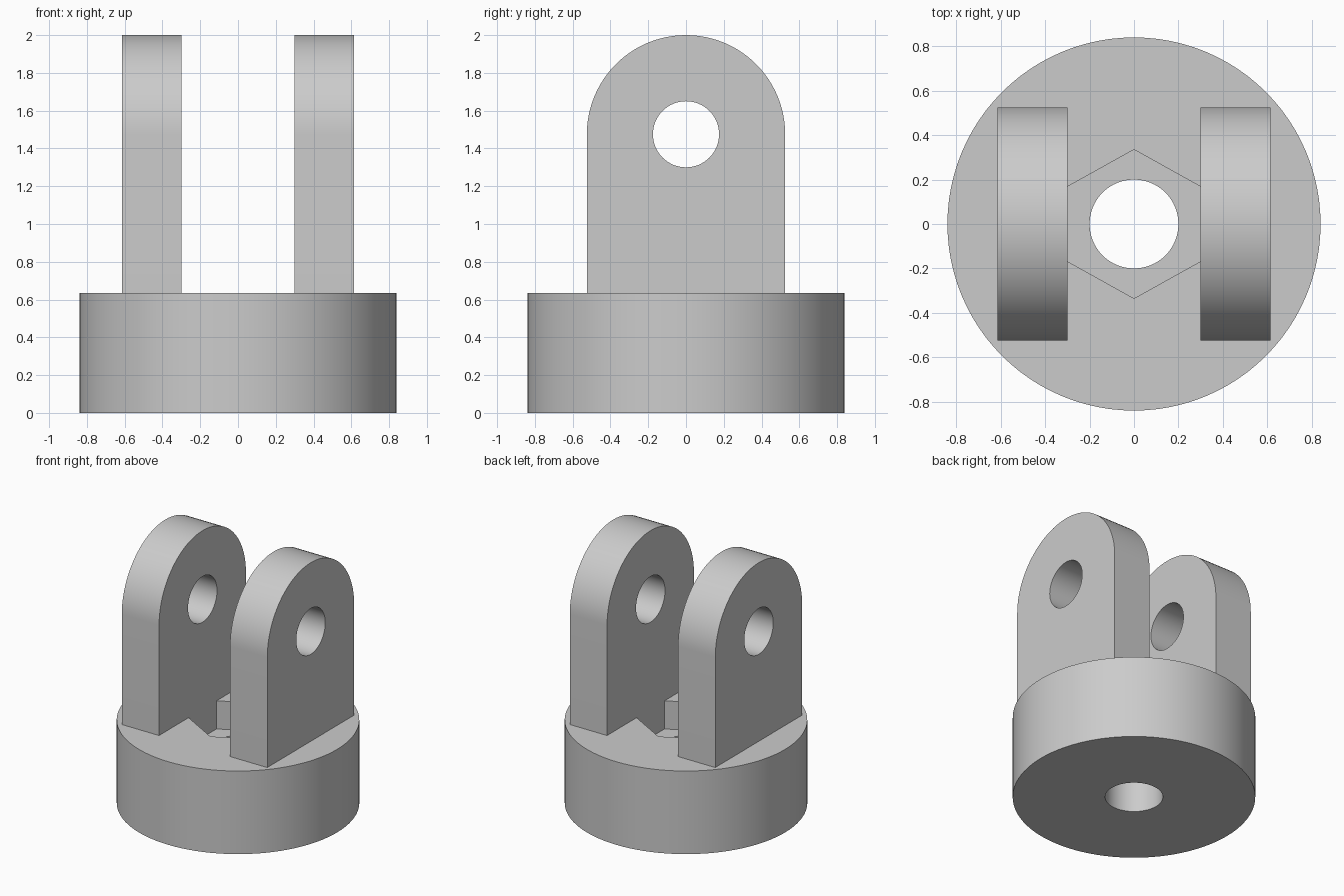
import bpy
import bmesh
from math import radians, sin, cos, pi
from mathutils import Matrix

default = bpy.data.objects.get("Cube")
if default:
    bpy.data.objects.remove(default, do_unlink=True)

BASE_R, BASE_H = 0.84, 0.635
LUG_R, LUG_IN, LUG_OUT = 0.525, 0.30, 0.615
PIN_Z, PIN_R = 1.475, 0.175
BORE_R = 0.20
NUT_TIP, NUT_SIDE, NUT_FLOOR = 0.335, 0.168, 0.42

grey = bpy.data.materials.new("plain grey")
grey.use_nodes = True
colour = (0.6, 0.6, 0.6, 1)
grey.diffuse_color = colour
grey.node_tree.nodes["Principled BSDF"].inputs["Base Color"].default_value = colour


def prism(name, outline, low, high, along_x=False):
    """Extrude a flat outline from low to high, along z or along x."""
    bm = bmesh.new()
    face = bm.faces.new([bm.verts.new((a, b, low)) for a, b in outline])
    top = bmesh.ops.extrude_face_region(bm, geom=[face])["geom"]
    moved = [v for v in top if isinstance(v, bmesh.types.BMVert)]
    bmesh.ops.translate(bm, verts=moved, vec=(0, 0, high - low))
    if along_x:
        # (a, b, c) becomes (c, a, b)
        bm.transform(Matrix(((0, 0, 1, 0), (1, 0, 0, 0), (0, 1, 0, 0), (0, 0, 0, 1))))
    bmesh.ops.recalc_face_normals(bm, faces=bm.faces)
    mesh = bpy.data.meshes.new(name)
    bm.to_mesh(mesh)
    bm.free()
    mesh.materials.append(grey)
    obj = bpy.data.objects.new(name, mesh)
    bpy.context.collection.objects.link(obj)
    return obj


def arc(radius, count, centre=(0, 0), sweep=2 * pi):
    """Points on a circle, or on an open arc that includes both ends."""
    steps = count if sweep == 2 * pi else count - 1
    return [(centre[0] + radius * cos(sweep * i / steps),
             centre[1] + radius * sin(sweep * i / steps)) for i in range(count)]


def activate(obj):
    bpy.ops.object.select_all(action="DESELECT")
    obj.select_set(True)
    bpy.context.view_layer.objects.active = obj


def cut(obj, cutter):
    cutter.hide_render = True
    mod = obj.modifiers.new("cut", "BOOLEAN")
    mod.operation = "DIFFERENCE"
    mod.solver = "EXACT"
    mod.object = cutter
    activate(obj)
    bpy.ops.object.modifier_apply(modifier=mod.name)
    bpy.data.objects.remove(cutter, do_unlink=True)


def smooth(obj):
    activate(obj)
    bpy.ops.object.shade_smooth_by_angle(angle=radians(30))


# Round base with a hexagonal nut pocket and a bore right through
base = prism("round_base", arc(BASE_R, 96), 0, BASE_H)
hexagon = [(0, NUT_TIP), (-LUG_IN, NUT_SIDE), (-LUG_IN, -NUT_SIDE),
           (0, -NUT_TIP), (LUG_IN, -NUT_SIDE), (LUG_IN, NUT_SIDE)]
cut(base, prism("nut_pocket_cutter", hexagon, NUT_FLOOR, 1))
cut(base, prism("bore_cutter", arc(BORE_R, 64), -0.2, 1))
smooth(base)

# Pair of round-topped lugs with pin holes
lug_outline = (arc(LUG_R, 49, (0, PIN_Z), pi)
               + [(-LUG_R, BASE_H), (LUG_R, BASE_H)])
for name, low, high in (("left_lug", LUG_IN, LUG_OUT),
                        ("right_lug", -LUG_OUT, -LUG_IN)):
    lug = prism(name, lug_outline, low, high, along_x=True)
    cut(lug, prism("pin_cutter", arc(PIN_R, 64, (0, PIN_Z)), -1, 1, along_x=True))
    smooth(lug)
